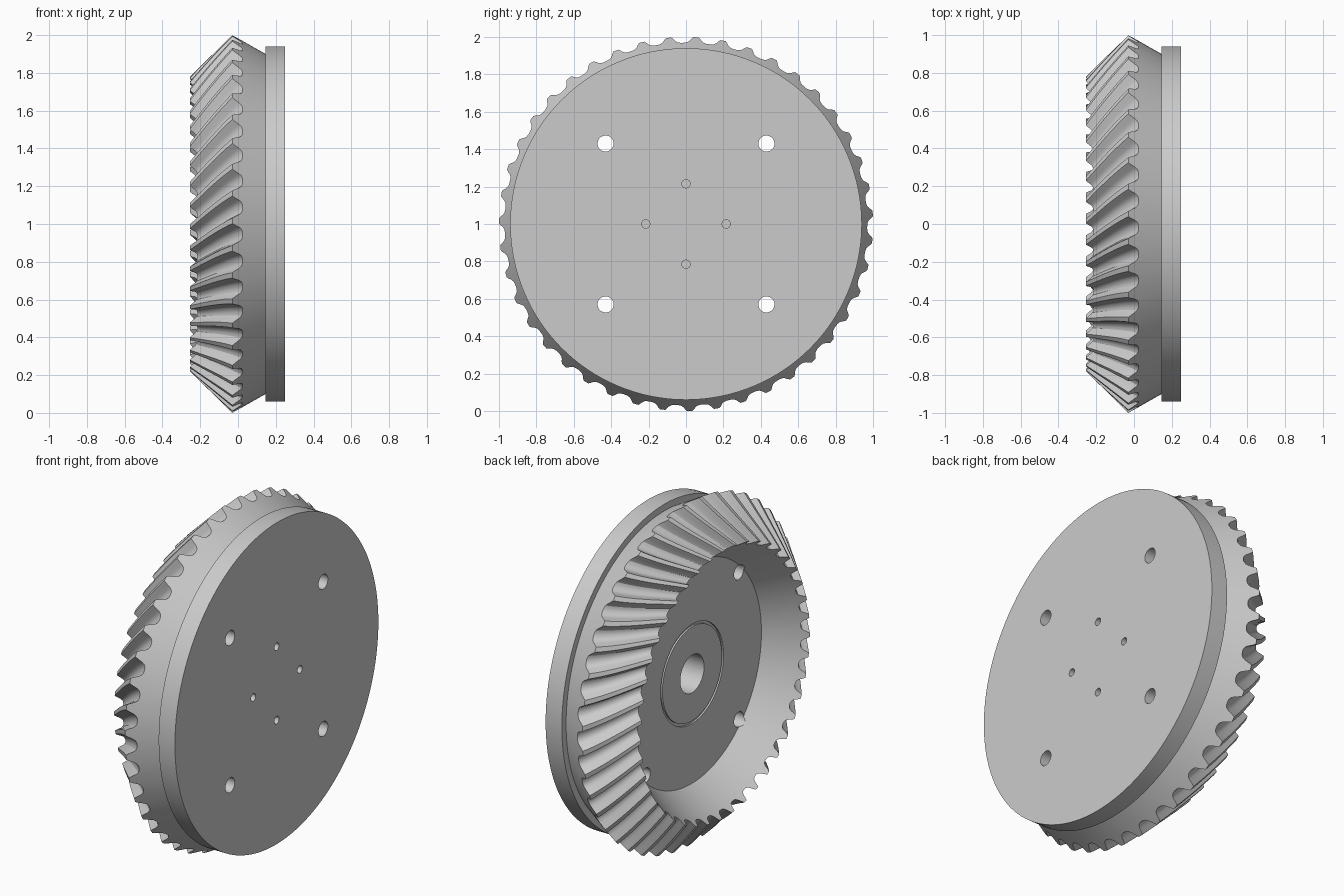
import bpy, bmesh, math
from mathutils import Matrix

TEETH = 43
SPIRAL = 0.18          # total twist of a tooth from inner to outer end
STEPS = 12             # sections along a tooth

cube = bpy.data.objects.get("Cube")
if cube:
    bpy.data.objects.remove(cube)

steel = bpy.data.materials.new("grey_steel")
steel.use_nodes = True
grey = (0.6, 0.6, 0.6, 1)
steel.diffuse_color = grey
steel.node_tree.nodes["Principled BSDF"].inputs["Base Color"].default_value = grey

# One tooth space and tooth: (share of pitch, height from root to tip)
TOOTH = [(0, 0), (.1, .02), (.2, .13), (.27, .35), (.33, .68), (.4, 1),
         (.5, 1), (.6, 1), (.67, .68), (.73, .35), (.8, .13), (.9, .02)]


def make_object(name, bm):
    bmesh.ops.recalc_face_normals(bm, faces=bm.faces)
    mesh = bpy.data.meshes.new(name)
    bm.to_mesh(mesh)
    bm.free()
    mesh.materials.append(steel)
    ob = bpy.data.objects.new(name, mesh)
    bpy.context.collection.objects.link(ob)
    return ob


def revolve(name, rings, angles):
    """Skin rings around the x axis; each ring is a function of the index
    giving x, radius and twist. Both ends are capped."""
    bm = bmesh.new()
    loops = []
    for ring in rings:
        loop = []
        for i, a in enumerate(angles):
            x, r, twist = ring(i)
            loop.append(bm.verts.new((x, -r * math.cos(a + twist),
                                      1 + r * math.sin(a + twist))))
        loops.append(loop)
    n = len(angles)
    for a, b in zip(loops, loops[1:]):
        for i in range(n):
            j = (i + 1) % n
            bm.faces.new((a[i], a[j], b[j], b[i]))
    bm.faces.new(loops[0])
    bm.faces.new(loops[-1])
    return make_object(name, bm)


def plain(x, r, twist=0.0):
    return lambda i: (x, r, twist)


def mix(a, b, t):
    return a + (b - a) * t


def toothed(t):
    """Cross-section of the toothed cone, t = 0 inner end, 1 outer end."""
    root = (mix(-.215, .025, t), mix(.754, .969, t))
    tip = (mix(-.255, -.03, t), mix(.78, 1.0, t))
    twist = SPIRAL * (t - .5) + .02 * (1 - (2 * t - 1) ** 2)

    def ring(i):
        h = TOOTH[i % len(TOOTH)][1]
        return mix(root[0], tip[0], h), mix(root[1], tip[1], h), twist
    return ring


def cylinder(name, x0, x1, y, z, r):
    bm = bmesh.new()
    place = Matrix.Translation(((x0 + x1) / 2, y, z)) @ Matrix.Rotation(math.pi / 2, 4, 'Y')
    bmesh.ops.create_cone(bm, cap_ends=True, segments=32, radius1=r, radius2=r,
                          depth=x1 - x0, matrix=place)
    return make_object(name, bm)


# Toothed crown with dished front, shallow ring groove and blind bore
pitch = 2 * math.pi / TEETH
tooth_angles = [(k + u) * pitch for k in range(TEETH) for u, h in TOOTH]
hub = [(.13, .11), (-.04, .11), (-.04, .275), (-.03, .275), (-.03, .29),
       (-.04, .29), (-.04, .64)]
rings = [plain(x, r, -SPIRAL / 2) for x, r in hub]
rings += [toothed(s / STEPS) for s in range(STEPS + 1)]
rings.append(plain(.146, .9, SPIRAL / 2))
crown = revolve("toothed_crown", rings, tooth_angles)

# Round back plate
plate_angles = [2 * math.pi * i / 128 for i in range(128)]
plate = revolve("back_plate", [plain(.145, .94), plain(.25, .94)], plate_angles)

# Bolt holes run right through; dowel holes are blind in the plate
bolts = [cylinder("bolt_cutter", -.4, .4, sy * .43, 1 + sz * .43, .043)
         for sy in (-1, 1) for sz in (-1, 1)]
dowels = [cylinder("dowel_cutter", .16, .4, y, 1 + z, .022)
          for y, z in ((.215, 0), (-.215, 0), (0, .215), (0, -.215))]


def drill(ob, cutters):
    bpy.context.view_layer.objects.active = ob
    for c in cutters:
        mod = ob.modifiers.new("hole", 'BOOLEAN')
        mod.operation = 'DIFFERENCE'
        mod.solver = 'EXACT'
        mod.object = c
        bpy.ops.object.modifier_apply(modifier=mod.name)


drill(crown, bolts)
drill(plate, bolts + dowels)
for c in bolts + dowels:
    bpy.data.objects.remove(c)

# Smooth the curved surfaces, keep the edges crisp
bpy.ops.object.select_all(action='DESELECT')
for ob in (crown, plate):
    ob.select_set(True)
bpy.context.view_layer.objects.active = crown
bpy.ops.object.shade_smooth_by_angle(angle=math.radians(30))
